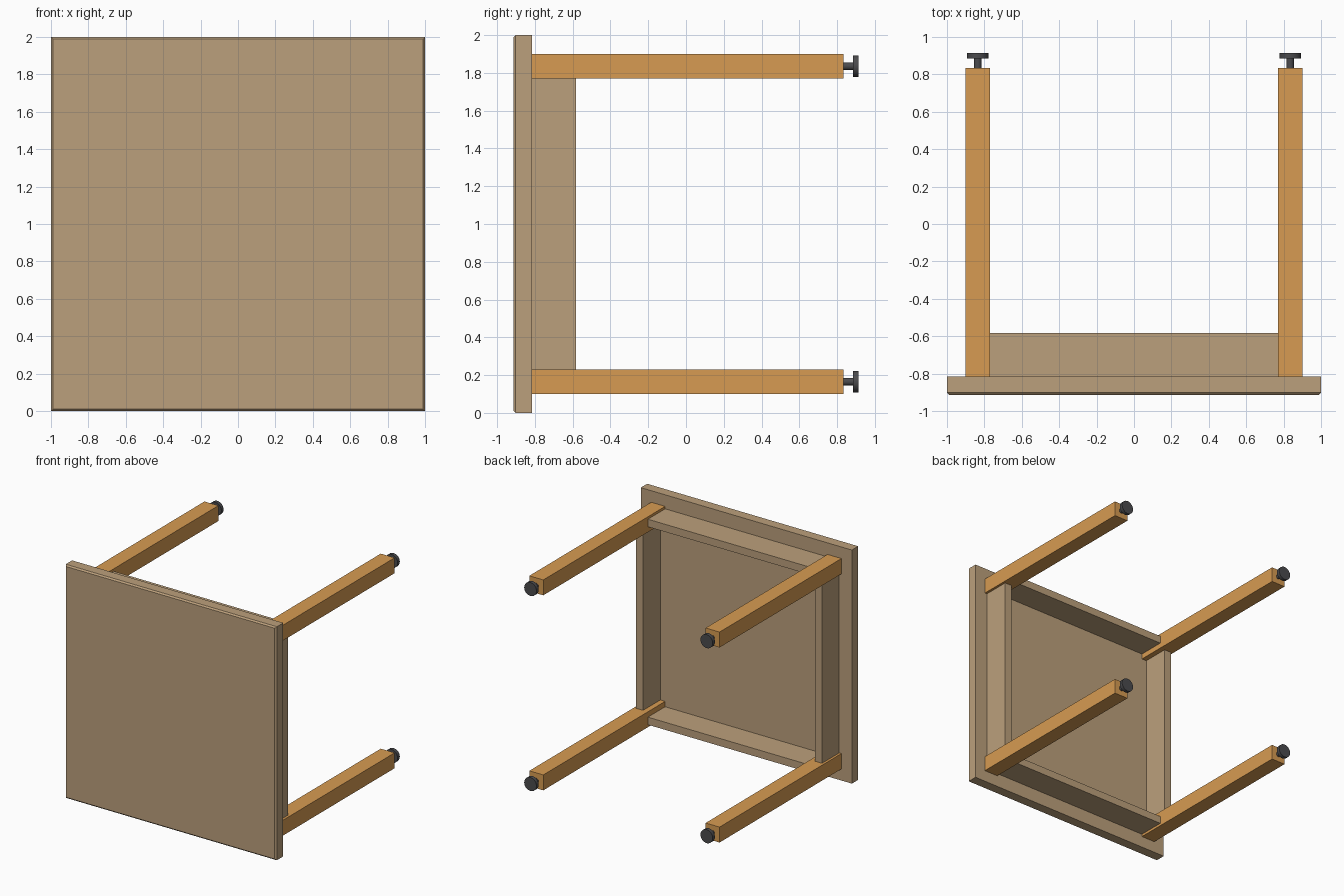
import bpy, bmesh, math
from mathutils import Matrix

if "Cube" in bpy.data.objects:
    bpy.data.objects.remove(bpy.data.objects["Cube"])


def material(name, rgb):
    m = bpy.data.materials.new(name)
    m.diffuse_color = (*rgb, 1)
    m.use_nodes = True
    m.node_tree.nodes["Principled BSDF"].inputs["Base Color"].default_value = m.diffuse_color
    return m


TAN = material("tan_wood", (0.50, 0.35, 0.20))
OAK = material("orange_wood", (0.68, 0.33, 0.085))
METAL = material("dark_metal", (0.07, 0.07, 0.075))


def finish(name, bm, mat):
    mesh = bpy.data.meshes.new(name)
    bm.to_mesh(mesh)
    bm.free()
    mesh.materials.append(mat)
    ob = bpy.data.objects.new(name, mesh)
    bpy.context.collection.objects.link(ob)
    return ob


def box(name, lo, hi, mat, front_bevel=0):
    bm = bmesh.new()
    size = [b - a for a, b in zip(lo, hi)]
    mid = [(a + b) / 2 for a, b in zip(lo, hi)]
    bmesh.ops.create_cube(bm, size=1, matrix=Matrix.Translation(mid) @ Matrix.Diagonal((*size, 1)))
    if front_bevel:
        edges = [e for e in bm.edges if all(v.co.y < mid[1] for v in e.verts)]
        bmesh.ops.bevel(bm, geom=edges, offset=front_bevel, segments=1, affect='EDGES')
    return finish(name, bm, mat)


def rod(name, x, z, y0, y1, radius):
    bm = bmesh.new()
    m = Matrix.Translation((x, (y0 + y1) / 2, z)) @ Matrix.Rotation(-math.pi / 2, 4, 'X')
    bmesh.ops.create_cone(bm, cap_ends=True, segments=32, radius1=radius, radius2=radius,
                          depth=y1 - y0, matrix=m)
    ob = finish(name, bm, METAL)
    bpy.ops.object.select_all(action='DESELECT')
    ob.select_set(True)
    bpy.context.view_layer.objects.active = ob
    bpy.ops.object.shade_smooth_by_angle(angle=math.radians(40))


# The table lies on its side: top faces -y, legs point to +y
PANEL_BACK, LEG_END, RAIL_END = -0.816, 0.833, -0.583
LEG_C, LEG_H = 0.835, 0.066          # leg centre offset and half width
INNER = LEG_C - LEG_H
RAIL_IN, RAIL_OUT = 0.815, 0.88      # rail thickness range from the centre

# Table top with chamfered front edges
box("table_top", (-1, -0.914, 0), (1, PANEL_BACK, 2), TAN, front_bevel=0.012)

# Legs with levelling feet
for sx, xn in ((-1, "left"), (1, "right")):
    for sz, zn in ((-1, "lower"), (1, "upper")):
        x, z = sx * LEG_C, 1 + sz * LEG_C
        tag = f"{zn}_{xn}"
        box(f"{tag}_leg", (x - LEG_H, PANEL_BACK, z - LEG_H), (x + LEG_H, LEG_END, z + LEG_H), OAK)
        rod(f"{tag}_foot_stem", x, z, LEG_END, 0.884, 0.02)
        rod(f"{tag}_foot_pad", x, z, 0.884, 0.914, 0.058)

# Apron rails between the legs
for s, xn, zn in ((-1, "left", "lower"), (1, "right", "upper")):
    a, b = sorted((s * RAIL_IN, s * RAIL_OUT))
    box(f"{xn}_rail", (a, PANEL_BACK, 1 - INNER), (b, RAIL_END, 1 + INNER), TAN)
    box(f"{zn}_rail", (-INNER, PANEL_BACK, 1 + a), (INNER, RAIL_END, 1 + b), TAN)
